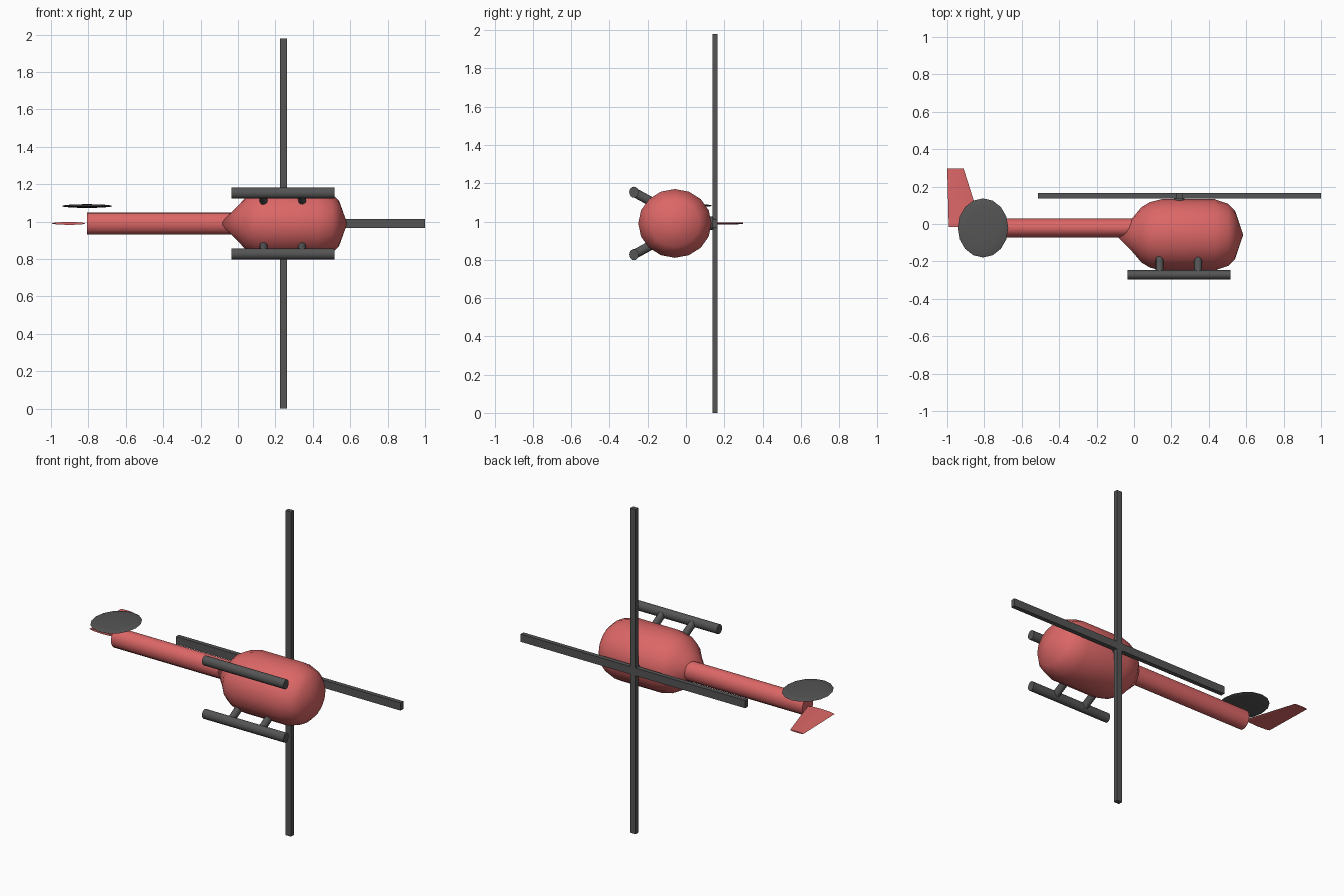
import bpy, bmesh, math
from mathutils import Vector

cube = bpy.data.objects.get("Cube")
if cube:
    bpy.data.objects.remove(cube, do_unlink=True)

ZC = 0.99    # height of the fuselage axis
HUB_X = 0.243


def material(name, rgb):
    m = bpy.data.materials.new(name)
    m.use_nodes = True
    m.diffuse_color = (*rgb, 1)
    bsdf = m.node_tree.nodes["Principled BSDF"]
    bsdf.inputs["Base Color"].default_value = (*rgb, 1)
    bsdf.inputs["Roughness"].default_value = 0.6
    return m


RED = material("red_paint", (0.72, 0.135, 0.135))
DARK = material("dark_grey", (0.09, 0.09, 0.09))


def finish(name, bm, mat, smooth=40):
    bmesh.ops.remove_doubles(bm, verts=bm.verts, dist=1e-5)
    bmesh.ops.recalc_face_normals(bm, faces=bm.faces)
    mesh = bpy.data.meshes.new(name)
    bm.to_mesh(mesh)
    bm.free()
    mesh.materials.append(mat)
    ob = bpy.data.objects.new(name, mesh)
    bpy.context.collection.objects.link(ob)
    if smooth:
        bpy.ops.object.select_all(action="DESELECT")
        ob.select_set(True)
        bpy.context.view_layer.objects.active = ob
        bpy.ops.object.shade_smooth_by_angle(angle=math.radians(smooth))
    return ob


def loft(name, rings, u, v, mat, sides=16, smooth=40):
    """Skin ellipses given as (centre, radius along u, radius along v)."""
    bm = bmesh.new()
    u, v = Vector(u), Vector(v)
    loops = []
    for centre, ru, rv in rings:
        angles = [math.tau * i / sides for i in range(sides)]
        loops.append([bm.verts.new(Vector(centre) + u * ru * math.cos(a) + v * rv * math.sin(a))
                      for a in angles])
    for a, b in zip(loops, loops[1:]):
        for i in range(sides):
            j = (i + 1) % sides
            bm.faces.new((a[i], a[j], b[j], b[i]))
    for loop, ring in ((loops[0], rings[0]), (loops[-1], rings[-1])):
        if ring[1] > 0:
            bm.faces.new(loop)
    return finish(name, bm, mat, smooth)


def box(name, centre, size, mat):
    bm = bmesh.new()
    bmesh.ops.create_cube(bm, size=1)
    for vert in bm.verts:
        vert.co = Vector(centre) + vert.co * Vector(size)
    return finish(name, bm, mat, 0)


X, Y, Z = (1, 0, 0), (0, 1, 0), (0, 0, 1)

# Fuselage: rounded barrel with a pointed nose and a tapering rear
profile = [(-0.097, 0), (0.0, 0.1), (0.04, 0.148), (0.085, 0.175), (0.15, 0.191),
           (0.43, 0.191), (0.505, 0.165), (0.54, 0.13), (0.584, 0)]
loft("fuselage", [((x, -0.058, ZC), r, r * 0.94) for x, r in profile], Y, Z, RED)

# Tail boom and fin
loft("tail_boom", [((x, -0.021, ZC), 0.051, 0.059) for x in (-0.807, 0.03)], Y, Z, RED)
loft("tail_fin", [((-0.902, -0.015, ZC), 0.09, 0.008), ((-0.955, 0.297, ZC), 0.045, 0.004)],
     X, Z, RED, 8)

# Tail rotor: thin flattened disc beside the boom
disc = [math.pi * i / 8 for i in range(9)]
loft("tail_rotor", [((-0.807, -0.021, 1.083 - 0.01 * math.cos(a)),
                     0.135 * math.sin(a), 0.158 * math.sin(a)) for a in disc],
     X, Y, DARK, 16)

# Main rotor: crossed blades on a short mast
box("rotor_blade_long", (HUB_X, 0.151, ZC), (0.036, 0.027, 1.98), DARK)
box("rotor_blade_short", (HUB_X, 0.151, ZC), (1.515, 0.027, 0.047), DARK)
loft("rotor_mast", [((HUB_X, y, ZC), r, r * 1.25) for y, r in
                    ((0.1, 0.028), (0.145, 0.028), (0.163, 0.018))], X, Z, DARK, 12)

# Landing skids and struts, mirrored about the fuselage axis
for side, word in ((1, "upper"), (-1, "lower")):
    skid_z = ZC + side * 0.163
    loft(f"skid_{word}", [((x, -0.272, skid_z), 0.025, 0.029) for x in (-0.035, 0.515)],
         Y, Z, DARK)
    for n, x in enumerate((0.137, 0.343), 1):
        loft(f"strut_{word}_{n}", [((x, -0.272, skid_z), 0.021, 0.024),
                                   ((x, -0.12, ZC + side * 0.08), 0.021, 0.024)],
             X, Vector((0, 0.48, side * 0.88)), DARK, 12)
